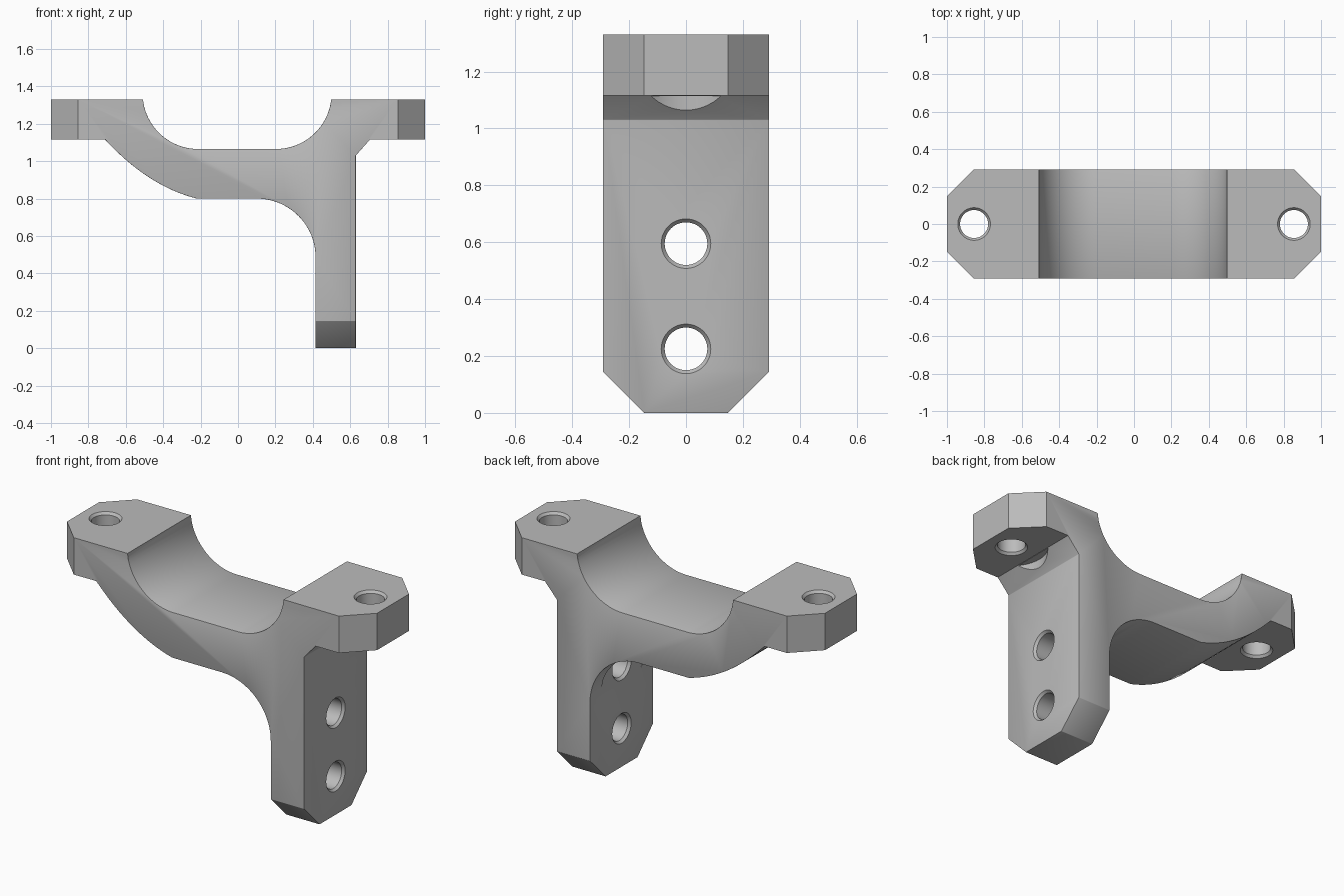
import bpy, bmesh, math
from mathutils import Matrix, Vector

cube = bpy.data.objects.get("Cube")
if cube:
    bpy.data.objects.remove(cube, do_unlink=True)

HALF = 0.292          # half width of the bracket
TOP, UNDER = 1.33, 1.115


def arc(cx, cz, r, start, end, n=20):
    angles = [math.radians(start + (end - start) * i / n) for i in range(n + 1)]
    return [(cx + r * math.cos(a), cz + r * math.sin(a)) for a in angles]


def curve(a, b, c, n=16):
    ts = [i / n for i in range(n + 1)]
    return [tuple((1 - t) ** 2 * p + 2 * t * (1 - t) * q + t * t * s
                  for p, q, s in zip(a, b, c)) for t in ts]


def make_object(name, bm):
    mesh = bpy.data.meshes.new(name)
    bm.to_mesh(mesh)
    bm.free()
    ob = bpy.data.objects.new(name, mesh)
    bpy.context.collection.objects.link(ob)
    return ob


# Side profile: saddle, two flanges and one leg
profile = [(-1, TOP)]
profile += arc(-0.213, 1.362, 0.297, 186, 270)
profile += arc(0.203, 1.362, 0.297, 270, 354)
profile += [(1, TOP), (1, UNDER), (0.705, UNDER), (0.63, 1.03), (0.63, 0), (0.415, 0)]
profile += arc(0.1, 0.485, 0.315, 0, 90)
profile += curve((-0.22, 0.80), (-0.48, 0.865), (-0.71, UNDER))
profile += [(-1, UNDER)]

bm = bmesh.new()
face = bm.faces.new([bm.verts.new((x, -HALF, z)) for x, z in profile])
extruded = bmesh.ops.extrude_face_region(bm, geom=[face])["geom"]
bmesh.ops.translate(bm, vec=(0, 2 * HALF, 0),
                    verts=[g for g in extruded if isinstance(g, bmesh.types.BMVert)])
bmesh.ops.recalc_face_normals(bm, faces=bm.faces)

# Cut the corners of the flanges and the leg
for side in (-1, 1):
    for point, normal in (((1, side * 0.147, 0), (1, side, 0)),
                          ((-1, side * 0.147, 0), (-1, side, 0)),
                          ((0, side * 0.147, 0), (0, side, -1))):
        bmesh.ops.bisect_plane(bm, geom=bm.verts[:] + bm.edges[:] + bm.faces[:],
                               plane_co=point, plane_no=normal, clear_outer=True)
        bmesh.ops.holes_fill(bm, edges=[e for e in bm.edges if e.is_boundary])
bmesh.ops.recalc_face_normals(bm, faces=bm.faces)

# Slightly round the sharp edges of the saddle and leg, not the flanges
soft = [e for e in bm.edges
        if e.calc_face_angle(0) > 0.6
        and all(v.co.z < TOP - 0.01 and abs(v.co.x) < 0.8 for v in e.verts)]
bmesh.ops.bevel(bm, geom=soft, offset=0.009, segments=2, profile=0.5,
                affect='EDGES', clamp_overlap=True)
bracket = make_object("bracket", bm)


# Bolt hole cutter: chamfered bore with a wide clearance pocket at either end
def bolt_hole(name, centre, axis, thickness):
    h = thickness / 2
    rings = [(0.195, -h - 0.32), (0.195, -h - 0.001), (0.088, -h - 0.001),
             (0.075, -h + 0.014), (0.075, h - 0.014), (0.088, h + 0.001),
             (0.195, h + 0.001), (0.195, h + 0.32)]
    n = 48
    cut = bmesh.new()
    loops = [[cut.verts.new((r * math.cos(math.tau * i / n),
                             r * math.sin(math.tau * i / n), t)) for i in range(n)]
             for r, t in rings]
    for a, b in zip(loops, loops[1:]):
        for i in range(n):
            j = (i + 1) % n
            cut.faces.new((a[i], a[j], b[j], b[i]))
    cut.faces.new(loops[0][::-1])
    cut.faces.new(loops[-1])
    turn = Vector((0, 0, 1)).rotation_difference(Vector(axis)).to_matrix().to_4x4()
    bmesh.ops.transform(cut, matrix=Matrix.Translation(centre) @ turn, verts=cut.verts)
    return make_object(name, cut)


flange_mid = (TOP + UNDER) / 2
cutters = [bolt_hole("right_flange_hole", (-0.855, 0, flange_mid), (0, 0, 1), TOP - UNDER),
           bolt_hole("left_flange_hole", (0.855, 0, flange_mid), (0, 0, 1), TOP - UNDER),
           bolt_hole("upper_leg_hole", (0.5225, 0, 0.595), (1, 0, 0), 0.215),
           bolt_hole("lower_leg_hole", (0.5225, 0, 0.225), (1, 0, 0), 0.215)]
bpy.ops.object.select_all(action='DESELECT')
bracket.select_set(True)
bpy.context.view_layer.objects.active = bracket
for cutter in cutters:
    mod = bracket.modifiers.new(cutter.name, 'BOOLEAN')
    mod.operation = 'DIFFERENCE'
    mod.solver = 'EXACT'
    mod.object = cutter
    bpy.ops.object.modifier_apply(modifier=mod.name)
    bpy.data.objects.remove(cutter, do_unlink=True)

# Plain grey finish
grey = bpy.data.materials.new("light grey")
grey.use_nodes = True
colour = (0.5, 0.5, 0.5, 1)
grey.diffuse_color = colour
grey.node_tree.nodes["Principled BSDF"].inputs["Base Color"].default_value = colour
bracket.data.materials.clear()
bracket.data.materials.append(grey)
bpy.ops.object.shade_smooth_by_angle(angle=math.radians(25))
